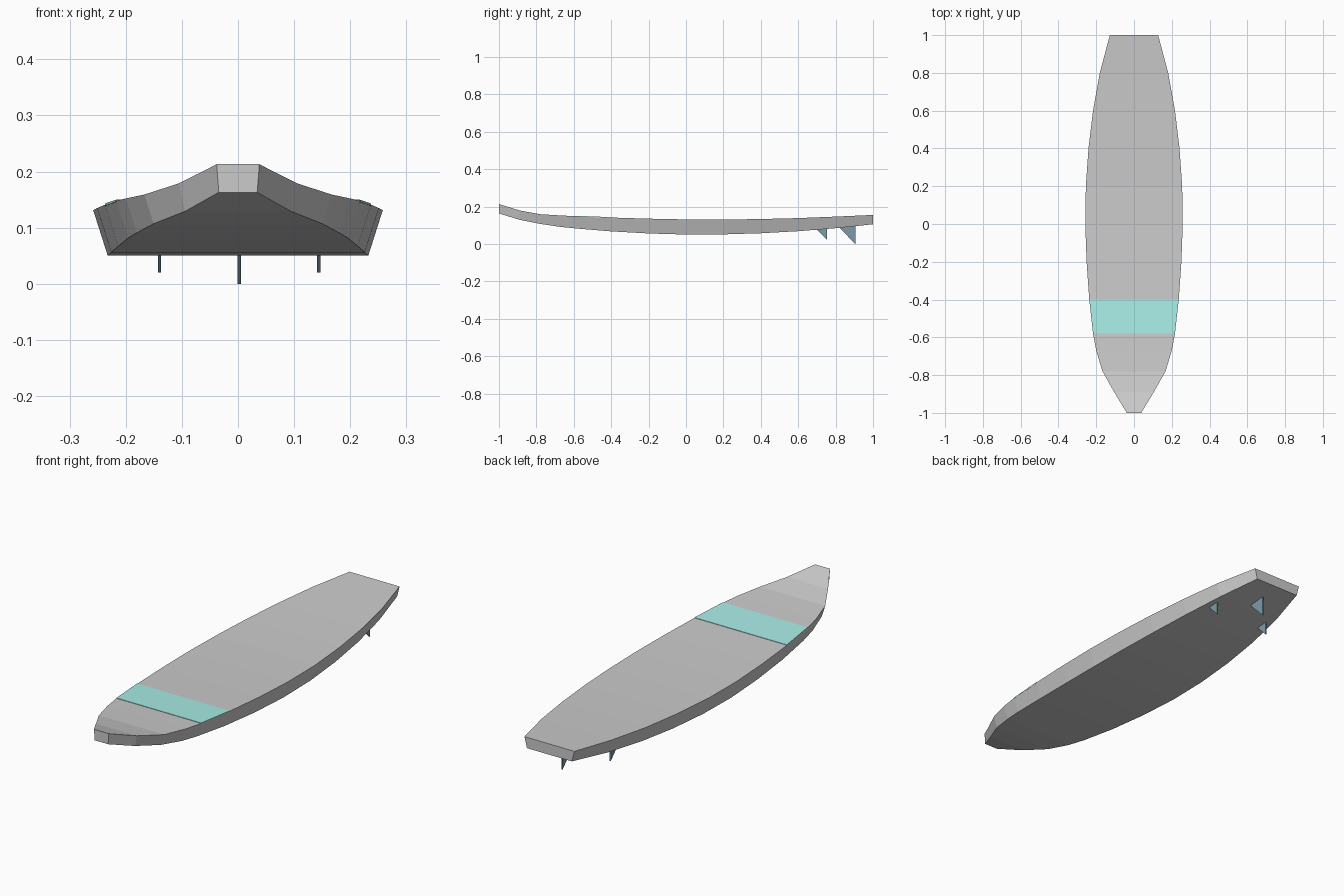
import bpy, bmesh

if "Cube" in bpy.data.objects:
    bpy.data.objects.remove(bpy.data.objects["Cube"])

# Stations along the board: y, deck half-width, bottom z, deck z
STATIONS = [
    (-1.00, .038, .163, .213), (-.89, .105, .129, .179), (-.78, .167, .107, .159),
    (-.67, .200, .091, .152), (-.58, .217, .082, .148), (-.40, .237, .067, .141),
    (-.20, .251, .056, .135), (.00, .258, .050, .131), (.20, .255, .051, .130),
    (.40, .241, .057, .133), (.60, .217, .068, .138), (.80, .181, .084, .146),
    (1.00, .128, .105, .155)]


def material(name, color):
    m = bpy.data.materials.new(name)
    m.diffuse_color = (*color, 1)
    m.use_nodes = True
    m.node_tree.nodes["Principled BSDF"].inputs["Base Color"].default_value = m.diffuse_color
    return m


def loft(name, sections, mat=None):
    """Skin a row of closed cross-sections and cap both ends."""
    bm = bmesh.new()
    rings = [[bm.verts.new(p) for p in s] for s in sections]
    n = len(rings[0])
    for a, b in zip(rings, rings[1:]):
        for i in range(n):
            j = (i + 1) % n
            bm.faces.new((a[i], a[j], b[j], b[i]))
    bm.faces.new(rings[0])
    bm.faces.new(rings[-1])
    bmesh.ops.recalc_face_normals(bm, faces=bm.faces)
    me = bpy.data.meshes.new(name)
    bm.to_mesh(me)
    bm.free()
    ob = bpy.data.objects.new(name, me)
    bpy.context.collection.objects.link(ob)
    if mat:
        me.materials.append(mat)
    return ob


def slab(w_low, w_high, y, low, high):
    return [(-w_low, y, low), (w_low, y, low), (w_high, y, high), (-w_high, y, high)]


# Board with tapered rails
loft("board", [slab(w * .9, w, y, lo, hi) for y, w, lo, hi in STATIONS])

# Coloured band across the deck near the nose
teal = material("teal", (.40, .85, .80))
loft("deck_stripe", [slab(w, w, y, hi - .002, hi + .002)
                     for y, w, lo, hi in STATIONS if -.59 < y < -.39], teal)

# Fins: thin triangles with an upright trailing edge
slate = material("slate", (.20, .33, .40))


def fin(name, x, y_front, y_back, z_front, z_back, z_tip):
    tri = [(y_front, z_front), (y_back, z_back), (y_back, z_tip)]
    loft(name, [[(x + s, y, z) for y, z in tri] for s in (-.003, .003)], slate)


fin("centre_fin", .002, .808, .905, .099, .099, 0)
for side, sign in (("left", -1), ("right", 1)):
    fin(side + "_fin", .002 + sign * .142, .692, .755, .085, .085, .02)
